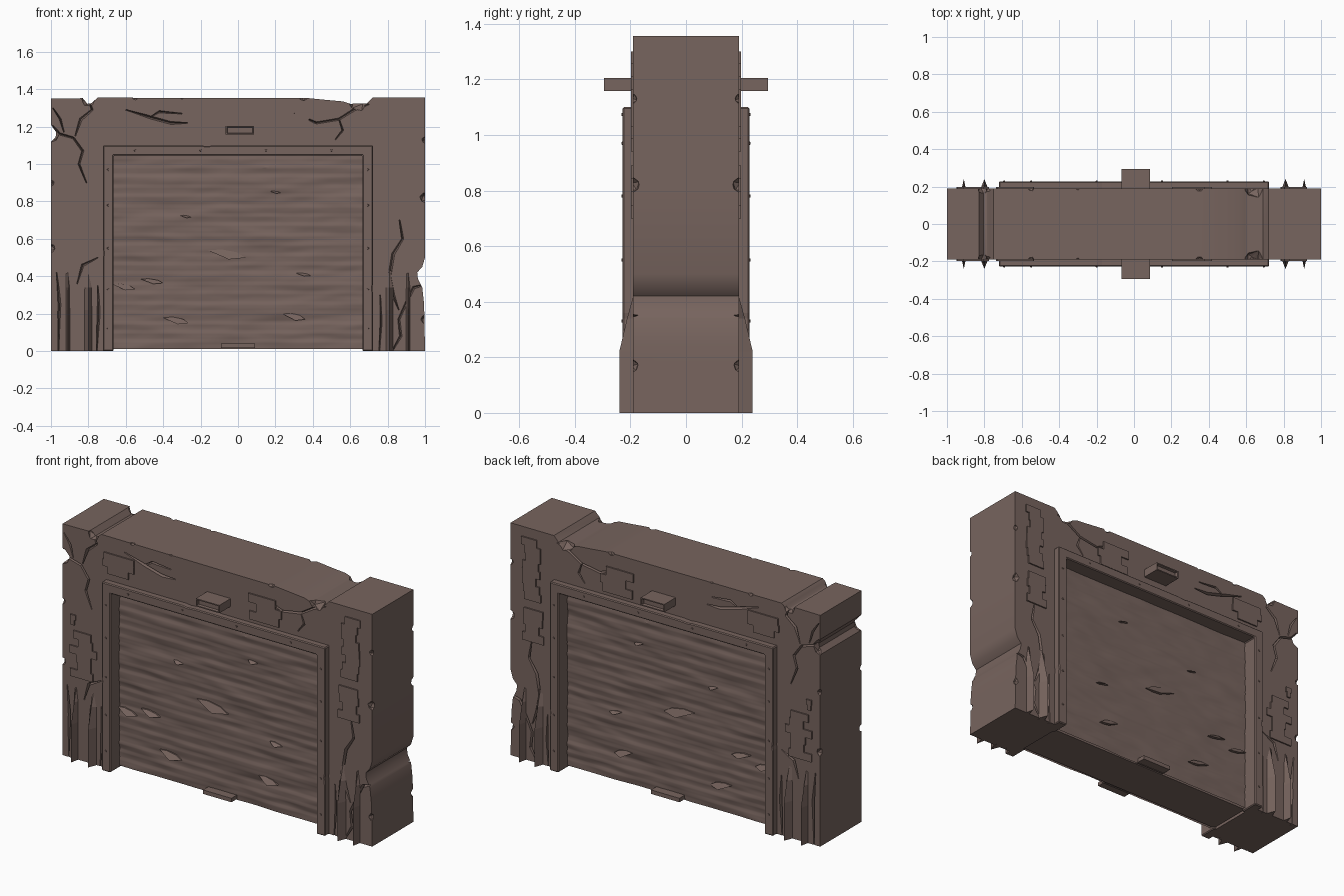
import bpy, bmesh, math, random
from mathutils import Vector, Matrix, noise

if "Cube" in bpy.data.objects:
    bpy.data.objects.remove(bpy.data.objects["Cube"])

random.seed(4)
mat = bpy.data.materials.new("brown_stone")
mat.diffuse_color = (0.185, 0.128, 0.112, 1)
mat.use_nodes = True
mat.node_tree.nodes["Principled BSDF"].inputs["Base Color"].default_value = mat.diffuse_color
F = 0.19                                   # half depth of the wall


def loft(bm, rings):
    """Skin a list of equal rings and cap the ends."""
    vs = [[bm.verts.new(p) for p in r] for r in rings]
    n = len(vs[0])
    for a, b in zip(vs, vs[1:]):
        for i in range(n):
            bm.faces.new((a[i], a[(i + 1) % n], b[(i + 1) % n], b[i]))
    bm.faces.new(vs[0])
    bm.faces.new(vs[-1])


def prism(bm, pts, y0, y1):
    loft(bm, [[(x, y, z) for x, z in pts] for y in (y0, y1)])


def box(bm, x0, x1, y0, y1, z0, z1):
    prism(bm, [(x0, z0), (x1, z0), (x1, z1), (x0, z1)], y0, y1)


def both_sides(bm):
    """Repeat the front detail on the back."""
    g = bmesh.ops.duplicate(bm, geom=bm.verts[:] + bm.edges[:] + bm.faces[:])["geom"]
    for v in g:
        if isinstance(v, bmesh.types.BMVert):
            v.co.y *= -1
    bmesh.ops.reverse_faces(bm, faces=[f for f in g if isinstance(f, bmesh.types.BMFace)])


def finish(bm, name, recalc=True):
    if recalc:
        bmesh.ops.recalc_face_normals(bm, faces=bm.faces[:])
    me = bpy.data.meshes.new(name)
    bm.to_mesh(me)
    bm.free()
    me.materials.append(mat)
    ob = bpy.data.objects.new(name, me)
    bpy.context.collection.objects.link(ob)
    return ob


def activate(ob):
    bpy.ops.object.select_all(action='DESELECT')
    ob.select_set(True)
    bpy.context.view_layer.objects.active = ob


def smooth(ob, deg=30):
    activate(ob)
    bpy.ops.object.shade_smooth_by_angle(angle=math.radians(deg))


# Wall with weathered outline and door opening
wall_pts = [(-0.68, 0), (-1, 0), (-1, 1.12), (-0.975, 1.145), (-0.972, 1.17), (-1, 1.21),
            (-1, 1.35), (-0.83, 1.352), (-0.805, 1.322), (-0.785, 1.325), (-0.75, 1.355),
            (0.38, 1.352), (0.47, 1.343), (0.56, 1.335), (0.6, 1.322), (0.69, 1.325),
            (0.72, 1.356), (1, 1.356), (1, 0.5), (0.985, 0.45), (0.958, 0.42), (0.962, 0.385),
            (0.985, 0.34), (0.995, 0.25), (1, 0), (0.68, 0), (0.68, 1.06), (-0.68, 1.06)]
bm = bmesh.new()
prism(bm, wall_pts, -F, F)
wall = finish(bm, "wall")

# Cracks: shallow V grooves cut along polylines
cracks = [
    [(-1.01, 1.2), (-0.95, 1.16), (-0.88, 1.14), (-0.83, 1.07), (-0.85, 1.0), (-0.81, 0.9)],
    [(-0.99, 1.3), (-0.95, 1.24), (-0.93, 1.17)],
    [(-0.8, 1.35), (-0.78, 1.29), (-0.84, 1.24), (-0.87, 1.15)],
    [(-0.6, 1.29), (-0.47, 1.25), (-0.36, 1.22), (-0.27, 1.22)],
    [(-0.47, 1.25), (-0.42, 1.28), (-0.3, 1.27)],
    [(0.7, 1.32), (0.62, 1.29), (0.54, 1.24), (0.42, 1.22), (0.3, 1.27)],
    [(0.54, 1.24), (0.56, 1.18), (0.52, 1.13)],
    [(0.86, 0.72), (0.88, 0.6), (0.83, 0.52), (0.81, 0.4), (0.83, 0.3), (0.86, 0.22)],
    [(1.01, 0.36), (0.94, 0.34), (0.9, 0.26), (0.86, 0.17), (0.87, 0.08), (0.82, -0.01)],
    [(-0.75, 0.5), (-0.83, 0.46), (-0.86, 0.36)],
    [(-0.97, 0.42), (-0.955, 0.25), (-0.96, -0.01)],
    [(-0.75, 0.35), (-0.745, 0.2), (-0.755, -0.01)],
    [(0.76, 0.3), (0.765, 0.15), (0.755, -0.01)],
]


def crack(bm, pts, w=0.008, depth=0.018):
    rings = []
    for i, p in enumerate(pts):
        a, b = Vector(pts[max(i - 1, 0)]), Vector(pts[min(i + 1, len(pts) - 1)])
        t = (b - a).normalized()
        k = w * (0.35 if i in (0, len(pts) - 1) else random.uniform(0.8, 1.3))
        n = Vector((-t.y, t.x)) * k
        rings.append([(p[0] + n.x, -F - 0.004, p[1] + n.y), (p[0] - n.x, -F - 0.004, p[1] - n.y),
                      (p[0], -F + depth, p[1])])
    loft(bm, rings)


bm = bmesh.new()
for c in cracks:
    crack(bm, c)
both_sides(bm)
crack_cutter = finish(bm, "crack_cutter")

# Chips knocked out of the long corner edges
chips = [(1, 0.82, 0.03), (1, 0.4, 0.045), (1, 0.17, 0.025), (1, 1.13, 0.02), (-1, 0.9, 0.02),
         (-1, 1.16, 0.05), (-1, 0.55, 0.025), (-0.8, 1.345, 0.04), (0.64, 1.34, 0.06),
         (0.35, 1.36, 0.025), (-0.3, 1.36, 0.015), (-0.55, 1.36, 0.02)]
bm = bmesh.new()
for x, z, r in chips:
    bmesh.ops.create_icosphere(bm, subdivisions=1, radius=r, matrix=Matrix.Translation((x, -F - 0.004, z))
                               @ Matrix.Rotation(random.random() * 3, 4, 'Y'))
both_sides(bm)
chip_cutter = finish(bm, "chip_cutter")

for cutter in (chip_cutter, crack_cutter):
    cutter.hide_render = True
    m = wall.modifiers.new("cut", 'BOOLEAN')
    m.operation, m.solver, m.object, m.use_self = 'DIFFERENCE', 'EXACT', cutter, True
    activate(wall)
    bpy.ops.object.modifier_apply(modifier=m.name)
    bpy.data.objects.remove(cutter)
smooth(wall)

# Exposed brick patches with stepped edges
bm = bmesh.new()
patches = [(-0.78, -0.5, 1.14, 1.26), (0.2, 0.42, 1.12, 1.27), (0.79, 0.93, 0.94, 1.3),
           (0.78, 0.93, 0.7, 0.89), (-0.95, -0.76, 0.48, 0.75), (-0.95, -0.91, 0.78, 0.84)]
for x0, x1, z0, z1 in patches:
    rows = max(2, round((z1 - z0) / 0.045))
    left, right = [], []
    for i in range(rows):
        za, zb = z0 + (z1 - z0) * i / rows, z0 + (z1 - z0) * (i + 1) / rows
        inset = (x1 - x0) * 0.3
        xl, xr = x0 + random.random() * inset, x1 - random.random() * inset
        left += [(xl, za), (xl, zb)]
        right += [(xr, za), (xr, zb)]
    prism(bm, left + right[::-1], -F - 0.008, -F + 0.01)
both_sides(bm)
finish(bm, "brick_patches")

# Upright ribs at the foot of each pillar, tapering into the wall
bm = bmesh.new()
for x, w in ((-0.91, 0.012), (-0.80, 0.022), (0.81, 0.022), (0.91, 0.012)):
    rings = []
    for z, y in ((0, 0.24), (0.22, 0.24), (0.34, 0.212), (0.43, F - 0.003)):
        rings.append([(x - w, -F + 0.005, z), (x + w, -F + 0.005, z), (x, -y, z)])
    loft(bm, rings)
both_sides(bm)
finish(bm, "pillar_ribs")

# Door frame with small nicks on its outer corners
bm = bmesh.new()
o, i, t, u = 0.722, 0.665, 1.1, 1.045
prism(bm, [(-o, 0), (-o, 0.5), (-o + 0.004, 0.52), (-o, 0.55), (-o, t), (-0.2, t), (-0.17, t - 0.004),
           (-0.12, t), (o, t), (o, 0.36), (o - 0.004, 0.34), (o, 0.3), (o, 0),
           (i, 0), (i, u), (-i, u), (-i, 0)], -0.228, -0.12)
both_sides(bm)
frame = finish(bm, "door_frame")
b = frame.modifiers.new("bevel", 'BEVEL')
b.width, b.segments = 0.005, 1

# Door slab: battered horizontal slats front and back
bm = bmesh.new()
NX, NZ, W, Z0, Z1 = 64, 108, 0.675, 0.012, 1.05
grid = []
for k in range(NZ + 1):
    z = Z0 + (Z1 - Z0) * k / NZ
    row = []
    for j in range(NX + 1):
        x = -W + 2 * W * j / NX
        dent = noise.noise(Vector((x * 2.6, z * 15, 3))) * 0.008 + noise.noise(Vector((x * 7, z * 30, 9))) * 0.003
        slat = -0.004 * ((z / 0.052) % 1.0)
        row.append(bm.verts.new((x, -0.142 + dent + slat, z)))
    grid.append(row)
for k in range(NZ):
    for j in range(NX):
        bm.faces.new((grid[k][j], grid[k][j + 1], grid[k + 1][j + 1], grid[k + 1][j]))
both_sides(bm)
smooth(finish(bm, "door_slats", False), 35)
bm = bmesh.new()
box(bm, -W, W, -0.13, 0.13, 0.012, 1.055)
finish(bm, "door_core")

# Torn flakes of metal bent out of the door
bm = bmesh.new()
for x, z, w, h in ((-0.06, 0.52, 0.1, 0.03), (-0.33, 0.165, 0.07, 0.022), (0.3, 0.185, 0.06, 0.022),
                   (-0.61, 0.345, 0.06, 0.02), (-0.46, 0.375, 0.06, 0.016), (0.35, 0.41, 0.04, 0.01),
                   (-0.28, 0.72, 0.03, 0.008), (0.2, 0.85, 0.03, 0.007)):
    out = [(-w, h * 0.6, 0), (-w * 0.3, -h * 0.4, 0.018), (w * 0.1, -h, 0.022),
           (w, -h * 0.7, 0), (w * 0.5, h * 0.3, 0), (-w * 0.3, h * 0.8, 0)]
    loft(bm, [[(x + a, -0.146 - d - e, z + c) for a, c, d in out] for e in (-0.014, 0.004)])
both_sides(bm)
finish(bm, "door_flakes")

# Pull handle at the foot of the door
bm = bmesh.new()
box(bm, -0.092, 0.092, -0.192, -0.12, 0.017, 0.04)
both_sides(bm)
finish(bm, "door_handle")

# Lamp box above the door with a sunken face
bm = bmesh.new()
prism(bm, [(-0.066, 1.158), (0.086, 1.158), (0.086, 1.204), (-0.066, 1.204)], -0.295, -0.17)
bmesh.ops.recalc_face_normals(bm, faces=bm.faces[:])
face = min(bm.faces, key=lambda f: f.calc_center_median().y)
bmesh.ops.inset_region(bm, faces=[face], thickness=0.009, depth=0)
bmesh.ops.inset_region(bm, faces=[face], thickness=0.004, depth=-0.015)
both_sides(bm)
finish(bm, "lamp_box")

# Rivets and pits dotted over the frame
bm = bmesh.new()
spots = [(s * 0.694, z) for s in (-1, 1) for z in (0.12, 0.33, 0.55, 0.78, 0.97)]
spots += [(x, 1.073) for x in (-0.55, -0.2, 0.15, 0.5)]
for x, z in spots:
    bmesh.ops.create_cone(bm, cap_ends=True, segments=6, radius1=0.007, radius2=0.005, depth=0.008,
                          matrix=Matrix.Translation((x, -0.228, z)) @ Matrix.Rotation(math.pi / 2, 4, 'X'))
both_sides(bm)
finish(bm, "frame_rivets")
